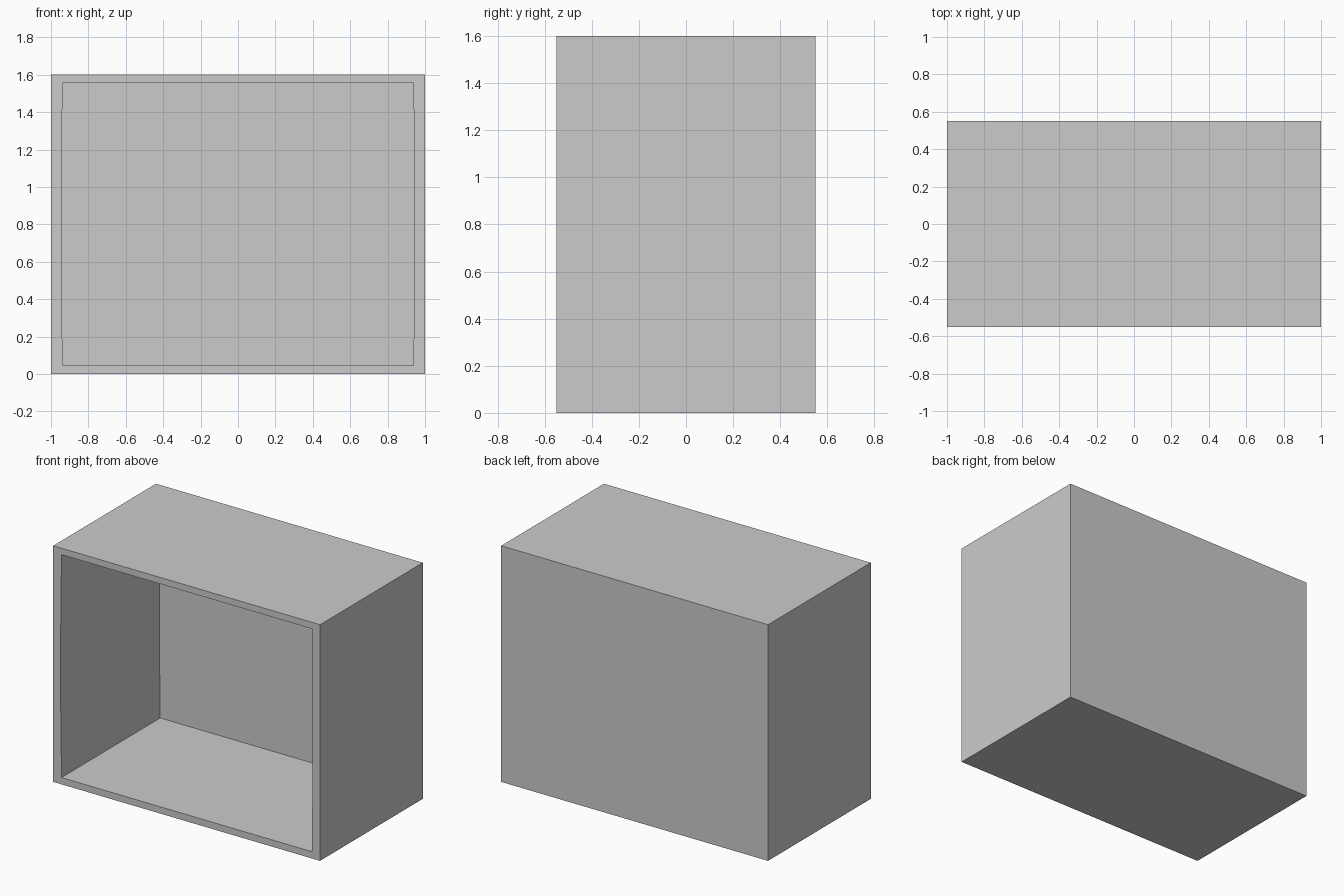
import bpy, bmesh

if "Cube" in bpy.data.objects:
    bpy.data.objects.remove(bpy.data.objects["Cube"])

W, D, H = 1.0, 0.55, 1.6      # half width, half depth, height
BACK = 0.507                  # inner face of the back panel

def prism(name, profile, y0, y1):
    """Extrude an (x, z) outline along y."""
    bm = bmesh.new()
    face = bm.faces.new([bm.verts.new((x, y0, z)) for x, z in profile])
    ext = bmesh.ops.extrude_face_region(bm, geom=[face])
    moved = [v for v in ext["geom"] if isinstance(v, bmesh.types.BMVert)]
    bmesh.ops.translate(bm, verts=moved, vec=(0, y1 - y0, 0))
    bmesh.ops.recalc_face_normals(bm, faces=bm.faces)
    mesh = bpy.data.meshes.new(name)
    bm.to_mesh(mesh)
    bm.free()
    obj = bpy.data.objects.new(name, mesh)
    bpy.context.collection.objects.link(obj)
    return obj

# Outer box
shell = prism("cabinet_shell", [(-W, 0), (W, 0), (W, H), (-W, H)], -D, D)

# Cavity open at the front, side walls bowed very slightly
side = [(0.938, 0.046), (0.941, 0.3), (0.945, 0.6),
        (0.945, 0.95), (0.941, 1.3), (0.938, 1.556)]
outline = side + [(-x, z) for x, z in reversed(side)]
cavity = prism("cavity_cutter", outline, -D - 0.1, BACK)
cavity.hide_render = True
cavity.hide_viewport = True

cut = shell.modifiers.new("hollow", 'BOOLEAN')
cut.operation = 'DIFFERENCE'
cut.solver = 'EXACT'
cut.object = cavity
